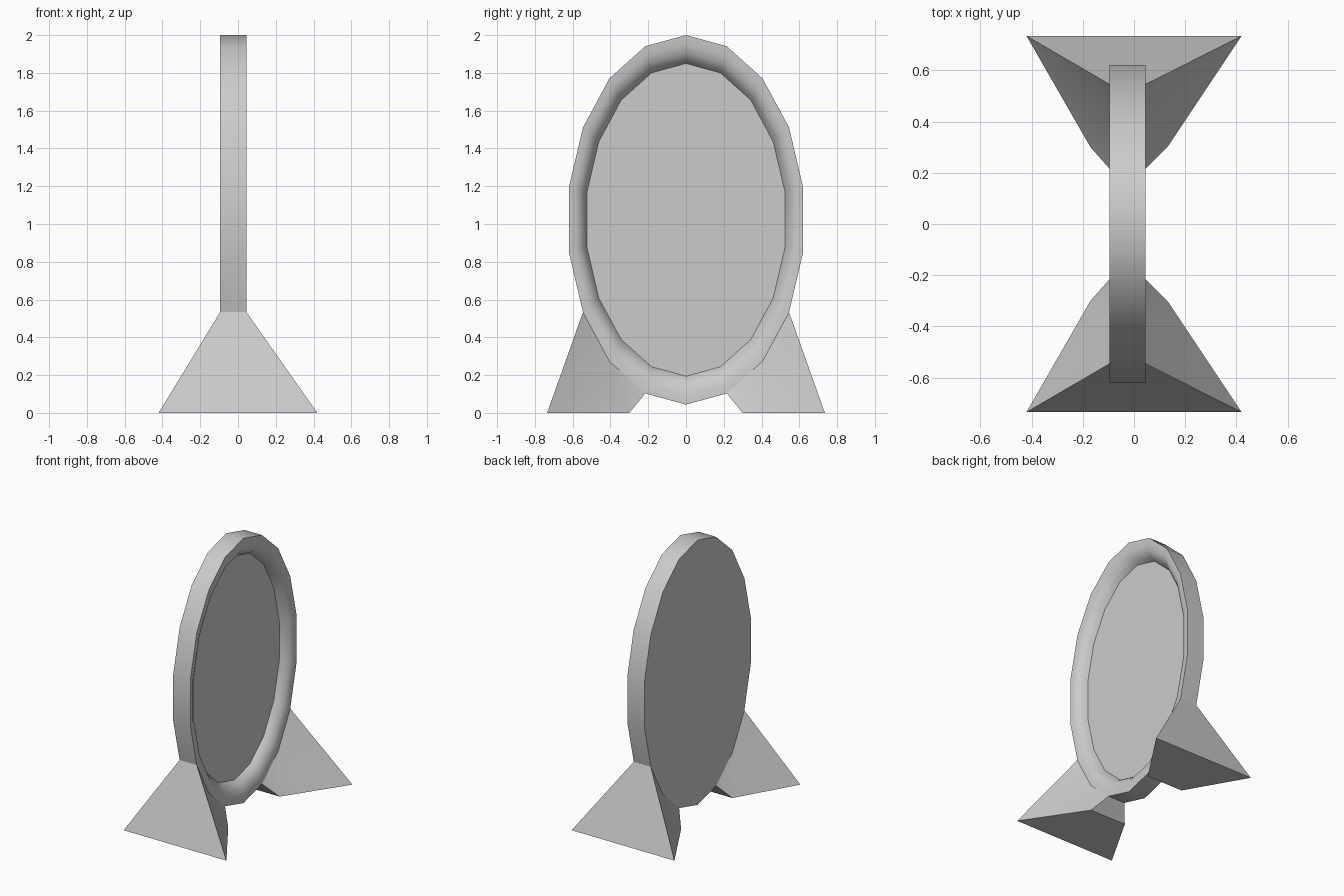
import bpy, bmesh, math

if "Cube" in bpy.data.objects:
    bpy.data.objects.remove(bpy.data.objects["Cube"])

N = 18                      # sides of the oval
CZ = 1.022                  # centre height of the oval
BACK, FRONT = -0.095, 0.045  # x of the rear and the open face


def oval(i, t, x):
    """Point i of the oval, counted from the bottom; t=0 outer edge, t=1 glass edge."""
    a = 2 * math.pi * i / N
    ry, rz = 0.63 - 0.097 * t, 0.978 - 0.15 * t
    return (x, ry * math.sin(a), CZ - rz * math.cos(a))


def finish(name, bm, angle=40):
    bmesh.ops.recalc_face_normals(bm, faces=bm.faces)
    me = bpy.data.meshes.new(name)
    bm.to_mesh(me)
    bm.free()
    ob = bpy.data.objects.new(name, me)
    bpy.context.collection.objects.link(ob)
    bpy.ops.object.select_all(action='DESELECT')
    ob.select_set(True)
    bpy.context.view_layer.objects.active = ob
    bpy.ops.object.shade_smooth_by_angle(angle=math.radians(angle))
    return ob


# Oval frame: flat back, outer wall, rounded lip and recessed panel
bm = bmesh.new()
profile = [(0, BACK), (0, FRONT), (0.33, 0.043), (0.64, 0.03), (0.87, 0.0), (1, -0.03)]
rings = [[bm.verts.new(oval(i, t, x)) for i in range(N)] for t, x in profile]
bm.faces.new(rings[0])
for k in range(len(rings) - 1):
    for i in range(N):
        # the feet cover these wall faces
        if k == 0 and i in (1, 2, N - 2, N - 3):
            continue
        j = (i + 1) % N
        bm.faces.new((rings[k][i], rings[k][j], rings[k + 1][j], rings[k + 1][i]))
bm.faces.new(rings[-1])
finish("mirror_frame_and_panel", bm)

# Splayed foot growing out of the frame wall, mirrored to the other end
bm = bmesh.new()
sides = []
for x, inner, outer in ((BACK, -0.17, -0.42), (FRONT, 0.13, 0.42)):
    pts = [oval(1, 0, x), oval(2, 0, x), oval(3, 0, x), (outer, 0.735, 0), (inner, 0.30, 0)]
    tip, mid, top, low_out, low_in = v = [bm.verts.new(p) for p in pts]
    bm.faces.new((top, low_out, mid))
    bm.faces.new((mid, low_out, low_in))
    bm.faces.new((mid, low_in, tip))
    sides.append(v)
a, b = sides
for i, j in ((2, 3), (3, 4), (4, 0)):
    bm.faces.new((a[i], a[j], b[j], b[i]))
foot = finish("feet", bm)
mirror = foot.modifiers.new("mirror", 'MIRROR')
mirror.use_axis = (False, True, False)
